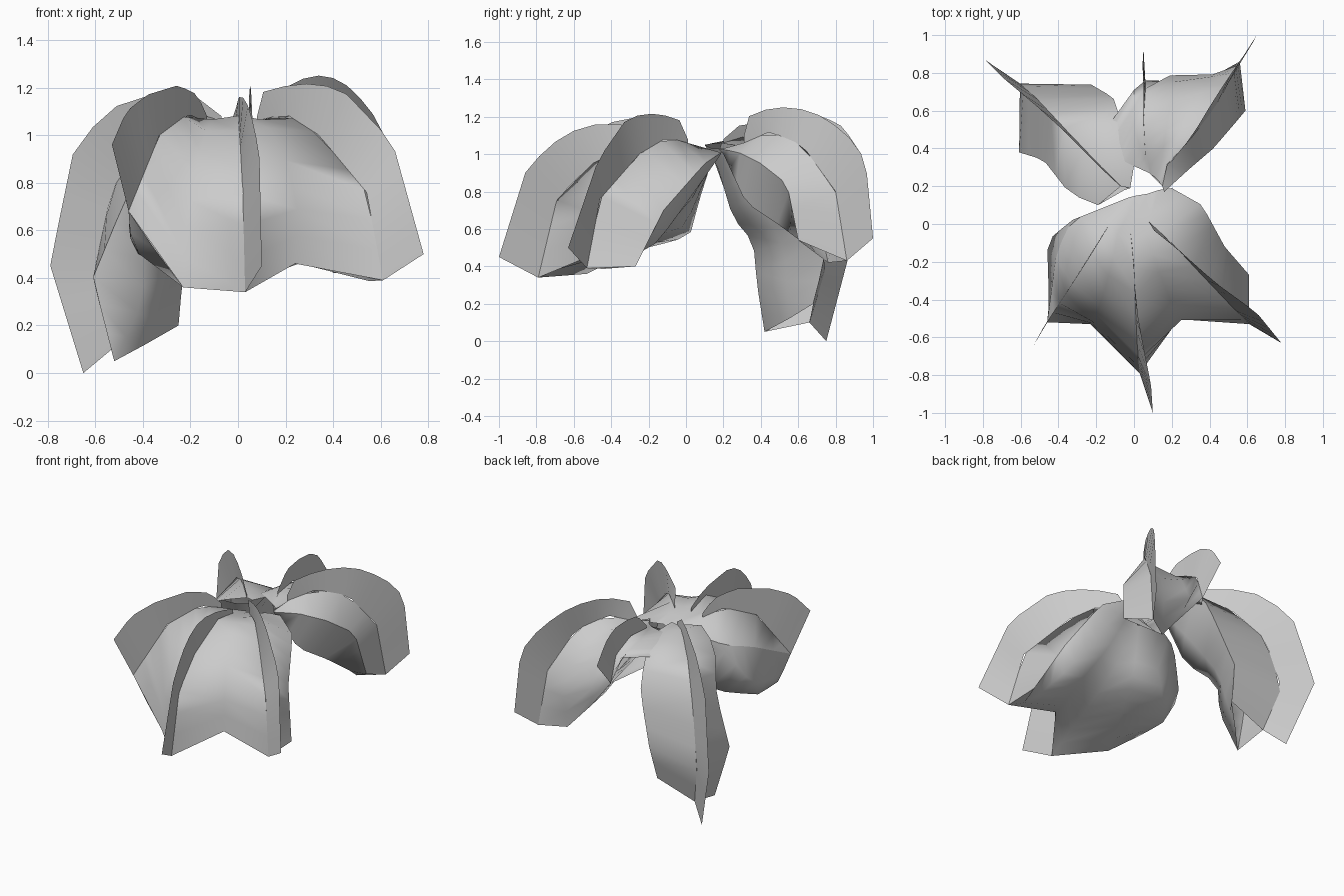
import bpy, math
from mathutils import Vector


def resample(pts, n):
    """Spread n points evenly along a polyline."""
    pts = [Vector(p) for p in pts]
    cum = [0.0]
    for a, b in zip(pts, pts[1:]):
        cum.append(cum[-1] + (b - a).length)
    out = []
    for i in range(n):
        t = cum[-1] * i / (n - 1)
        k = 0
        while k < len(pts) - 2 and cum[k + 1] < t:
            k += 1
        out.append(pts[k].lerp(pts[k + 1], (t - cum[k]) / (cum[k + 1] - cum[k])))
    return out


def sheet(name, columns, rows=11):
    """Loft a thin open sheet across neighbouring polylines."""
    cols = [resample(c, rows) for c in columns]
    verts = [p for c in cols for p in c]
    faces = []
    for c in range(len(cols) - 1):
        for r in range(rows - 1):
            a = c * rows + r
            faces.append((a, a + 1, a + 1 + rows, a + rows))
    mesh = bpy.data.meshes.new(name)
    mesh.from_pydata(verts, [], faces)
    mesh.polygons.foreach_set("use_smooth", [True] * len(faces))
    mesh.set_sharp_from_angle(angle=math.radians(75))
    obj = bpy.data.objects.new(name, mesh)
    bpy.context.collection.objects.link(obj)
    return obj


# Front leaf: three ridges with webs between, and a bulging underside
f1 = [(-.13, 0, 1.05), (-.21, -.13, 1.09), (-.33, -.32, 1.0), (-.46, -.52, .68)]
f2 = [(-.02, -.03, 1.05), (0, -.22, 1.09), (.01, -.5, .95), (.02, -.69, .76), (.03, -.79, .34)]
f3 = [(.08, .01, 1.06), (.2, -.1, 1.09), (.34, -.25, 1.0), (.54, -.46, .76), (.61, -.53, .39)]
front_l = [(-.03, .14, 1.0), (-.33, .02, .91), (-.41, -.15, .86), (-.46, -.52, .68)]
front_r = [(.2, .19, 1.01), (.36, .1, .95), (.48, -.12, .70), (.61, -.27, .40)]
sheet("front_leaf", [
    front_l,
    [(.01, .15, 1.0)] + f1,
    [(.04, .155, 1.0), (-.08, -.02, 1.05), (-.12, -.22, 1.07), (-.18, -.43, .86),
     (-.22, -.52, .6), (-.23, -.53, .36)],
    [(.07, .16, 1.01)] + f2,
    [(.1, .17, 1.01), (.06, -.02, 1.05), (.11, -.2, 1.07), (.2, -.42, .9), (.25, -.51, .7),
     (.24, -.5, .46)],
    [(.13, .18, 1.01)] + f3,
    front_r,
])
sheet("front_leaf_underside", [
    front_l,
    [(-.03, .14, .99), (-.33, .02, .86), (-.46, -.09, .63), (-.45, -.42, .55), (-.46, -.52, .68)],
    [(0, .14, .97), (-.12, .07, .75), (-.22, .02, .56), (-.42, -.2, .5), (-.42, -.43, .5),
     (-.35, -.525, .52)],
    [(.07, .14, .96), (0, .0, .62), (-.1, -.22, .51), (-.2, -.45, .4), (-.23, -.53, .36)],
    [(.1, .14, .96), (.1, 0, .7), (.1, -.3, .5), (.05, -.6, .42), (.03, -.79, .34)],
    [(.15, .16, .97), (.22, 0, .72), (.3, -.2, .52), (.26, -.4, .46), (.24, -.5, .46)],
    [(.18, .18, .99), (.3, .06, .82), (.45, -.15, .53), (.53, -.4, .385), (.61, -.53, .39)],
    front_r,
])

# Left leaf: one ridge, hanging to the ground
l1 = [(-.07, .2, 1.06), (-.2, .33, 1.1), (-.38, .52, 1.0), (-.53, .68, .77),
      (-.61, .75, .4), (-.53, .66, .1)]
left_l = [(-.19, .1, 1.05), (-.34, .16, .965), (-.48, .34, .715), (-.61, .38, .40), (-.52, .42, .05)]
left_r = [(-.02, .19, 1.06), (.01, .27, 1.05), (-.08, .58, .98), (-.11, .67, .77),
          (-.23, .74, .43), (-.25, .68, .2)]
sheet("left_leaf", [left_l, l1, left_r])
sheet("left_leaf_underside", [
    left_l,
    [(-.12, .14, 1.03), (-.22, .25, .66), (-.4, .36, .53), (-.4, .38, .3), (-.52, .42, .05)],
    [(-.05, .18, 1.03), (-.12, .4, .75), (-.27, .53, .48), (-.32, .54, .3), (-.39, .55, .12)],
    left_r,
])

# Right leaf: two ridges, a steep outer side and an underside
r1 = [(.06, .36, 1.06), (.05, .55, 1.08), (.06, .7, 1.0), (.06, .76, .82)]
r2 = [(.17, .31, 1.06), (.3, .45, 1.12), (.43, .62, 1.05), (.53, .8, .8), (.56, .86, .43)]
right_l = [(.08, .27, 1.03), (-.05, .33, 1.05), (-.18, .46, .96)]
right_r = [(.16, .17, 1.03), (.28, .28, 1.01), (.42, .4, .95), (.54, .54, .84), (.59, .6, .54)]
sheet("right_leaf", [
    right_l,
    [(.09, .26, 1.03), (0, .5, 1.06), (0, .71, 1.0)],
    [(.11, .25, 1.03)] + r1,
    [(.13, .23, 1.03), (.17, .5, 1.07), (.2, .7, .95), (.19, .79, .75), (.24, .72, .6)],
    [(.14, .21, 1.03), (.25, .48, 1.08), (.36, .7, .95), (.42, .8, .7), (.4, .76, .42)],
    [(.15, .2, 1.03)] + r2,
    right_r,
])
sheet("right_leaf_underside", [
    right_l,
    [(.08, .28, 1.0), (.03, .5, .93), (.06, .76, .82)],
    [(.1, .25, 1.0), (.12, .45, .85), (.18, .65, .68), (.24, .72, .6)],
    [(.15, .2, 1.0), (.25, .32, .74), (.35, .5, .62), (.4, .7, .47), (.4, .76, .42)],
    right_r,
])

# Upright fins: each spans from a ridge to a raised crest
fins = {
    "front_left_fin": (f1, [(-.13, 0, 1.08), (-.17, -.07, 1.17), (-.25, -.2, 1.21),
                            (-.38, -.4, 1.17), (-.47, -.53, 1.1), (-.53, -.64, .96)]),
    "front_middle_fin": (f2, [(-.02, -.03, 1.08), (0, -.2, 1.14), (0, -.34, 1.16), (.02, -.48, 1.16),
                              (.05, -.65, 1.11), (.09, -.85, .93), (.1, -1, .45)]),
    "front_right_fin": (f3, [(.08, .01, 1.08), (.1, -.03, 1.18), (.25, -.15, 1.22),
                             (.43, -.31, 1.2), (.65, -.47, .97), (.78, -.63, .5)]),
    "left_fin": (l1, [(-.07, .2, 1.08), (-.1, .22, 1.14), (-.25, .37, 1.17), (-.4, .52, 1.16),
                      (-.545, .65, 1.11), (-.69, .77, .94), (-.79, .87, .455), (-.65, .75, 0)]),
    "back_middle_fin": (r1, [(.06, .36, 1.08), (.055, .47, 1.19), (.05, .62, 1.21),
                             (.05, .74, 1.2), (.045, .84, 1.145), (.05, .93, 1.01)]),
    "back_right_fin": (r2, [(.17, .31, 1.1), (.2, .33, 1.2), (.31, .47, 1.255), (.43, .67, 1.235),
                            (.55, .85, 1.12), (.63, .96, .97), (.65, 1, .55)]),
}
for name, (ridge, crest) in fins.items():
    sheet(name, [ridge, crest], rows=13)
